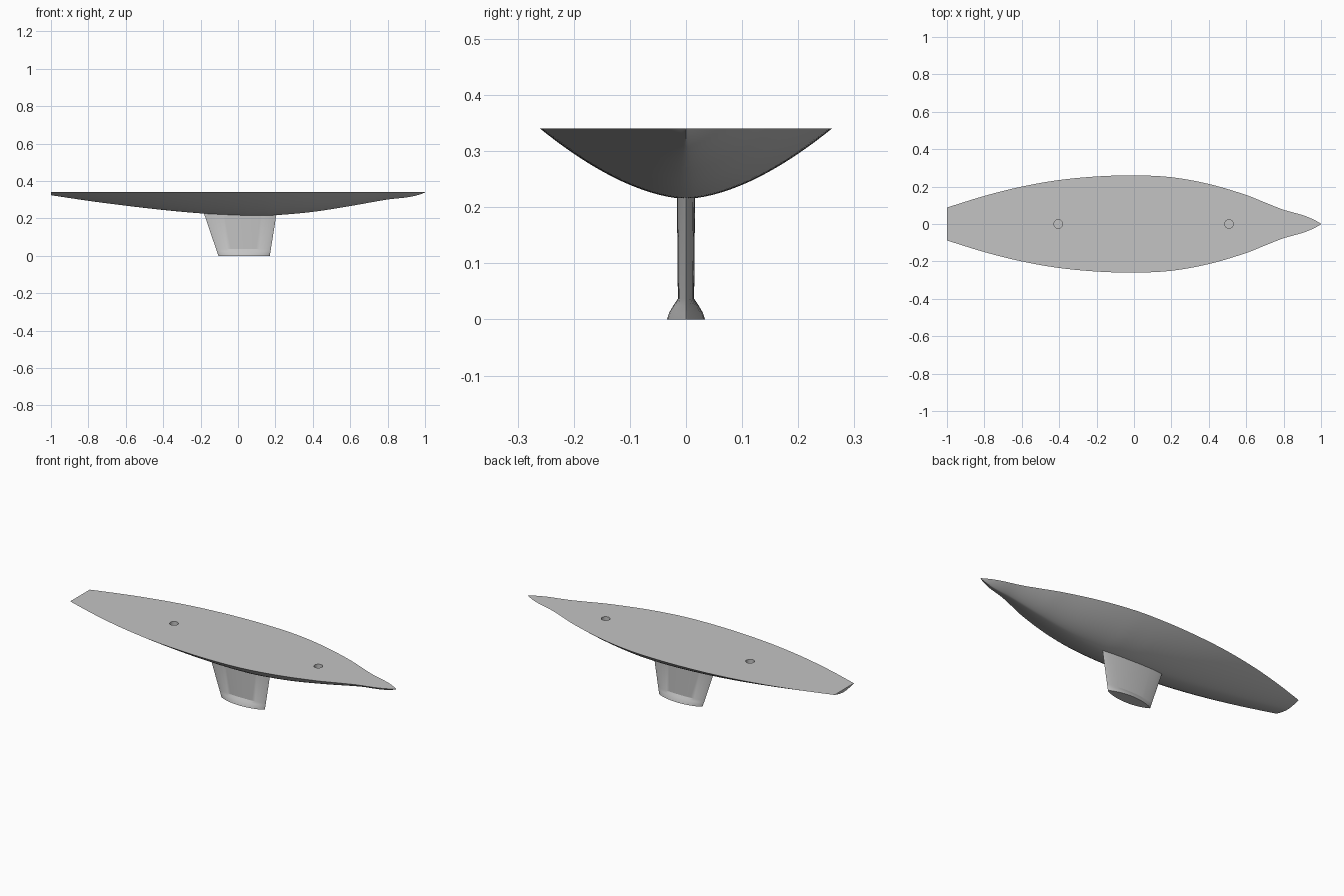
import bpy, bmesh, math

old = bpy.data.objects.get("Cube")
if old:
    bpy.data.objects.remove(old, do_unlink=True)

grey = bpy.data.materials.new("plain_grey")
grey.use_nodes = True
COLOUR = (0.55, 0.55, 0.55, 1)
grey.diffuse_color = COLOUR
grey.node_tree.nodes["Principled BSDF"].inputs["Base Color"].default_value = COLOUR


def loft(name, rings):
    """Skin closed rings of equal length and cap both ends."""
    bm = bmesh.new()
    rows = [[bm.verts.new(p) for p in ring] for ring in rings]
    n = len(rows[0])
    for a, b in zip(rows, rows[1:]):
        for i in range(n):
            j = (i + 1) % n
            bm.faces.new((a[i], a[j], b[j], b[i]))
    bm.faces.new(rows[0])
    bm.faces.new(rows[-1])
    bmesh.ops.recalc_face_normals(bm, faces=bm.faces)
    mesh = bpy.data.meshes.new(name)
    bm.to_mesh(mesh)
    bm.free()
    mesh.materials.append(grey)
    obj = bpy.data.objects.new(name, mesh)
    bpy.context.collection.objects.link(obj)
    return obj


def smooth(obj, degrees):
    bpy.ops.object.select_all(action="DESELECT")
    obj.select_set(True)
    bpy.context.view_layer.objects.active = obj
    bpy.ops.object.shade_smooth_by_angle(angle=math.radians(degrees))


def interpolate(table, x):
    """Smooth curve through (position, value) pairs."""
    k = max(i for i in range(len(table) - 1) if table[i][0] <= x or i == 0)

    def slope(i):
        a, b = table[max(i - 1, 0)], table[min(i + 1, len(table) - 1)]
        return (b[1] - a[1]) / (b[0] - a[0])
    (x0, v0), (x1, v1) = table[k], table[k + 1]
    h = x1 - x0
    t = (x - x0) / h
    return ((2*t**3 - 3*t**2 + 1) * v0 + (t**3 - 2*t**2 + t) * h * slope(k)
            + (3*t**2 - 2*t**3) * v1 + (t**3 - t**2) * h * slope(k + 1))


# Hull: half width and bottom height along the length, flat deck on top
DECK = 0.34
half_width = [(-1, .088), (-.8, .15), (-.6, .2), (-.4, .235), (-.2, .254),
              (0, .26), (.2, .25), (.4, .214), (.6, .155), (.7, .115),
              (.8, .076), (.9, .048), (.96, .024), (1, .001)]
bottom = [(-1, .324), (-.8, .294), (-.6, .268), (-.4, .245), (-.2, .227),
          (0, .216), (.1, .215), (.2, .217), (.4, .235), (.6, .266),
          (.8, .301), (.9, .312), (.96, .324), (1, .338)]
STATIONS, ACROSS = 80, 32
rings = []
for s in range(STATIONS + 1):
    x = -1 + 2 * s / STATIONS
    w, low = interpolate(half_width, x), interpolate(bottom, x)
    power = 1.7 - 0.5 * max(0, x) ** 2      # the bow sections turn to a V
    ring = []
    for i in range(ACROSS + 1):
        u = 2 * i / ACROSS - 1
        ring.append((x, w * u, low + (DECK - low) * abs(u) ** power))
    rings.append(ring)
hull = loft("hull", rings)

# Two blind mast holes in the deck
for x in (-0.405, 0.508):
    bpy.ops.mesh.primitive_cylinder_add(vertices=32, radius=0.023, depth=0.1,
                                        location=(x, 0, DECK + 0.005))
    cutter = bpy.context.object
    cutter.name = "mast_hole_cutter"
    cutter.hide_render = True
    cutter.data.materials.append(grey)
    bpy.ops.object.select_all(action="DESELECT")
    bpy.context.view_layer.objects.active = hull
    hull.select_set(True)
    cut = hull.modifiers.new("mast_hole", "BOOLEAN")
    cut.operation = "DIFFERENCE"
    cut.solver = "EXACT"
    cut.object = cutter
    bpy.ops.object.modifier_apply(modifier=cut.name)
    bpy.data.objects.remove(cutter, do_unlink=True)
smooth(hull, 30)

# Keel fin: tapered lens section that flares into a ballast foot
SIDE = 20
rings = []
for z, thick in ((0, .034), (.012, .03), (.024, .023), (.037, .0145), (.25, .0165)):
    rear, front = -0.105 - 0.34 * z, 0.17 + 0.16 * z
    ring = []
    for i in range(2 * SIDE):
        a = math.pi * i / SIDE
        c = math.cos(a)
        ring.append(((rear + front) / 2 + (front - rear) / 2 * c,
                     math.copysign(thick * (1 - c * c) ** 0.8, math.sin(a)), z))
    rings.append(ring)
smooth(loft("keel", rings), 25)
